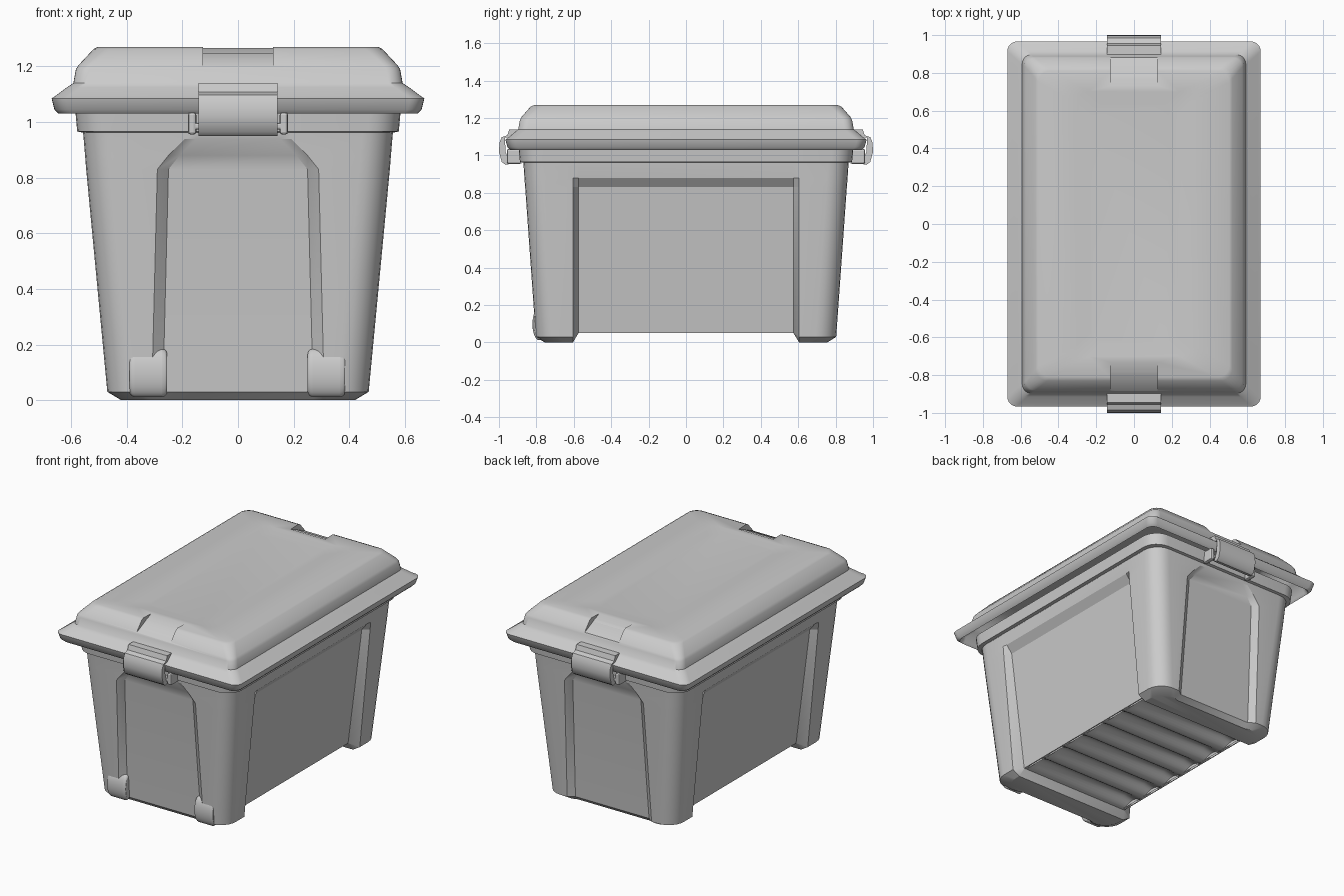
import bpy, bmesh, math

if "Cube" in bpy.data.objects:
    bpy.data.objects.remove(bpy.data.objects["Cube"])


def make(name, verts, faces, angle=35):
    mesh = bpy.data.meshes.new(name)
    bm = bmesh.new()
    vs = [bm.verts.new(v) for v in verts]
    for f in faces:
        bm.faces.new([vs[i] for i in f])
    bmesh.ops.remove_doubles(bm, verts=bm.verts, dist=1e-5)
    bmesh.ops.recalc_face_normals(bm, faces=bm.faces)
    bm.to_mesh(mesh)
    bm.free()
    ob = bpy.data.objects.new(name, mesh)
    bpy.context.collection.objects.link(ob)
    smooth(ob, angle)
    return ob


def smooth(ob, angle=35):
    bpy.ops.object.select_all(action='DESELECT')
    ob.select_set(True)
    bpy.context.view_layer.objects.active = ob
    bpy.ops.object.shade_smooth_by_angle(angle=math.radians(angle))


def loft(rings):
    n = len(rings[0])
    verts = [p for r in rings for p in r]
    faces = [(k * n + i, k * n + (i + 1) % n, (k + 1) * n + (i + 1) % n, (k + 1) * n + i)
             for k in range(len(rings) - 1) for i in range(n)]
    return verts, faces, n


def mirror4(quad):
    """Complete a closed ring from its +x +y quarter."""
    half = quad + [(-x, y, z) for x, y, z in reversed(quad)]
    return half + [(x, -y, z) for x, y, z in reversed(half)]


def arc(hx, hy, r, z, n=6):
    return [(hx - r + r * math.cos(a), hy - r + r * math.sin(a), z)
            for a in [math.pi / 2 * i / n for i in range(n + 1)]]


def box(name, size, loc, bevel=0.0):
    bpy.ops.mesh.primitive_cube_add(size=1, location=loc)
    ob = bpy.context.object
    ob.name = name
    ob.scale = size
    bpy.ops.object.transform_apply(location=False, rotation=False, scale=True)
    if bevel:
        m = ob.modifiers.new("bevel", 'BEVEL')
        m.width, m.segments = bevel, 2
    return ob


# Tub: corner columns with recessed side and end panels, a collar, and a thin inner wall
FLOOR, YP = 0.05, 0.575


def tub_ring(z, hx, hy, d, e, xp, t=0.0):
    hx, hy, yp = hx - t, hy - t, YP + t
    quad = [(hx - d, yp, max(z, FLOOR)), (hx, yp + 0.03, z)]
    quad += arc(hx, hy, 0.11, z)
    quad += [(xp + t + 0.04, hy, z), (xp + t, hy - e, z)]
    return mirror4(quad)


# z, half width, half length, side recess, end recess, end panel half width
levels = [(0.0, .42, .755, .02, .012, .27), (0.03, .47, .803, .065, .03, .27),
          (0.83, .546, .860, .04, .03, .25), (0.88, .55, .864, .005, .025, .21),
          (0.94, .555, .868, 0, 0, .15), (0.962, .557, .87, 0, 0, .15),
          (0.966, .578, .888, 0, 0, .15), (1.04, .585, .895, 0, 0, .15)]
inner = [(1.04, .585, .895, 0, 0, .15), (0.96, .575, .885, 0, 0, .15)]
inner += levels[4:1:-1] + [(0.05,) + levels[1][1:]]
rings = [tub_ring(*l) for l in levels] + [tub_ring(*l, t=0.018) for l in inner]
verts, faces, n = loft(rings)
h = n // 2
for b in (0, len(verts) - n):
    faces += [tuple(range(b + 1, b + h - 1)), (b, b + 1, b + h - 2, b + h - 1),
              tuple(range(b + h + 1, b + n - 1)), (b + h, b + h + 1, b + n - 2, b + n - 1)]
make("tub", verts, faces, 28)

# Ribbed floor panel with ribs running across
steps, ribs = 84, 6
verts, faces = [], []
for i in range(steps + 1):
    t = i / steps
    y = -YP + 2 * YP * t
    up = 0.045 * (0.5 - 0.5 * math.cos(2 * math.pi * ribs * t))
    for x, k in ((-.403, .4), (-.33, 1), (.33, 1), (.403, .4)):
        verts.append((x, y, FLOOR + up * k))
for i in range(steps):
    for j in range(3):
        a = i * 4 + j
        faces.append((a, a + 1, a + 5, a + 4))
make("ribbed_floor", verts, faces, 60)

# Lid: overhanging rim, stepped shoulder and a shallow sunken top panel
lid = [(1.03, .645, .94, .05), (1.045, .66, .955, .05),
       (1.085, .67, .966, .05), (1.095, .655, .95, .05), (1.125, .615, .915, .05),
       (1.14, .592, .897, .05), (1.19, .583, .888, .05), (1.205, .573, .88, .05),
       (1.262, .52, .83, .06), (1.27, .505, .81, .06),
       (1.266, .30, .70, .06), (1.258, .23, .63, .06)]
verts, faces, n = loft([mirror4(arc(hx, hy, r, z)) for z, hx, hy, r in lid])
faces += [tuple(range(n)), tuple(range(len(verts) - n, len(verts)))]
lid_ob = make("lid", verts, faces, 40)

# Shallow sloped notches in both ends of the lid
for s in (-1, 1):
    cut = box("notch_cutter", (0.25, 0.24, 0.12), (0, s * 0.835, 1.287))
    cut.rotation_euler.x = -s * math.radians(24)
    cut.hide_render = True
    m = lid_ob.modifiers.new("notch", 'BOOLEAN')
    m.operation, m.object, m.solver = 'DIFFERENCE', cut, 'EXACT'
    bpy.context.view_layer.objects.active = lid_ob
    bpy.ops.object.modifier_apply(modifier=m.name)
    bpy.data.objects.remove(cut)

# Open the lid underneath and line it with an inner shell
bm = bmesh.new()
bm.from_mesh(lid_ob.data)
under = [f for f in bm.faces if all(v.co.z < 1.035 for v in f.verts)]
bmesh.ops.delete(bm, geom=under, context='FACES')
bm.to_mesh(lid_ob.data)
bm.free()
smooth(lid_ob, 40)
liner = [(1.03, .645, .94, .05), (1.045, .635, .93, .05), (1.075, .63, .925, .05),
         (1.11, .592, .892, .05), (1.135, .572, .875, .05), (1.185, .563, .862, .05),
         (1.247, .502, .785, .06), (1.25, .48, .70, .06), (1.242, .23, .63, .06)]
verts, faces, n = loft([mirror4(arc(hx, hy, r, z)) for z, hx, hy, r in liner])
faces.append(tuple(range(len(verts) - n, len(verts))))
make("lid_liner", verts, faces, 40)

# Latches at both ends, extruded from a side profile, with hinge brackets
profile = [(.885, 1.10), (.895, 1.14), (.945, 1.14), (.955, 1.108), (.985, 1.098),
           (.997, 1.07), (1.0, 1.02), (.985, .965), (.965, .95), (.94, .955),
           (.965, 1.02), (.968, 1.095)]
for s, side in ((-1, "front"), (1, "back")):
    k = len(profile)
    verts = [(x, s * y, z) for x in (-.142, .142) for y, z in profile]
    faces = [(i, (i + 1) % k, k + (i + 1) % k, k + i) for i in range(k)]
    faces += [tuple(range(k)), tuple(range(k, 2 * k))]
    make(side + "_latch", verts, faces, 40)
    for x in (-.165, .165):
        box(side + "_latch_bracket", (0.03, 0.08, 0.08), (x, s * 0.918, 0.995), 0.01)
    box(side + "_latch_pivot", (0.32, 0.04, 0.025), (0, s * 0.935, 0.985), 0.008)

# Wheels set into the front lower corners
for x in (-.322, .318):
    bpy.ops.mesh.primitive_cylinder_add(vertices=28, radius=0.086, depth=0.135,
                                        location=(x, -0.785, 0.098),
                                        rotation=(0, math.pi / 2, 0))
    wheel = bpy.context.object
    wheel.name = "wheel"
    bpy.ops.object.transform_apply(location=False, rotation=True, scale=False)
    wheel.scale.y = 0.42
    m = wheel.modifiers.new("bevel", 'BEVEL')
    m.width, m.segments = 0.018, 3
    smooth(wheel, 40)
